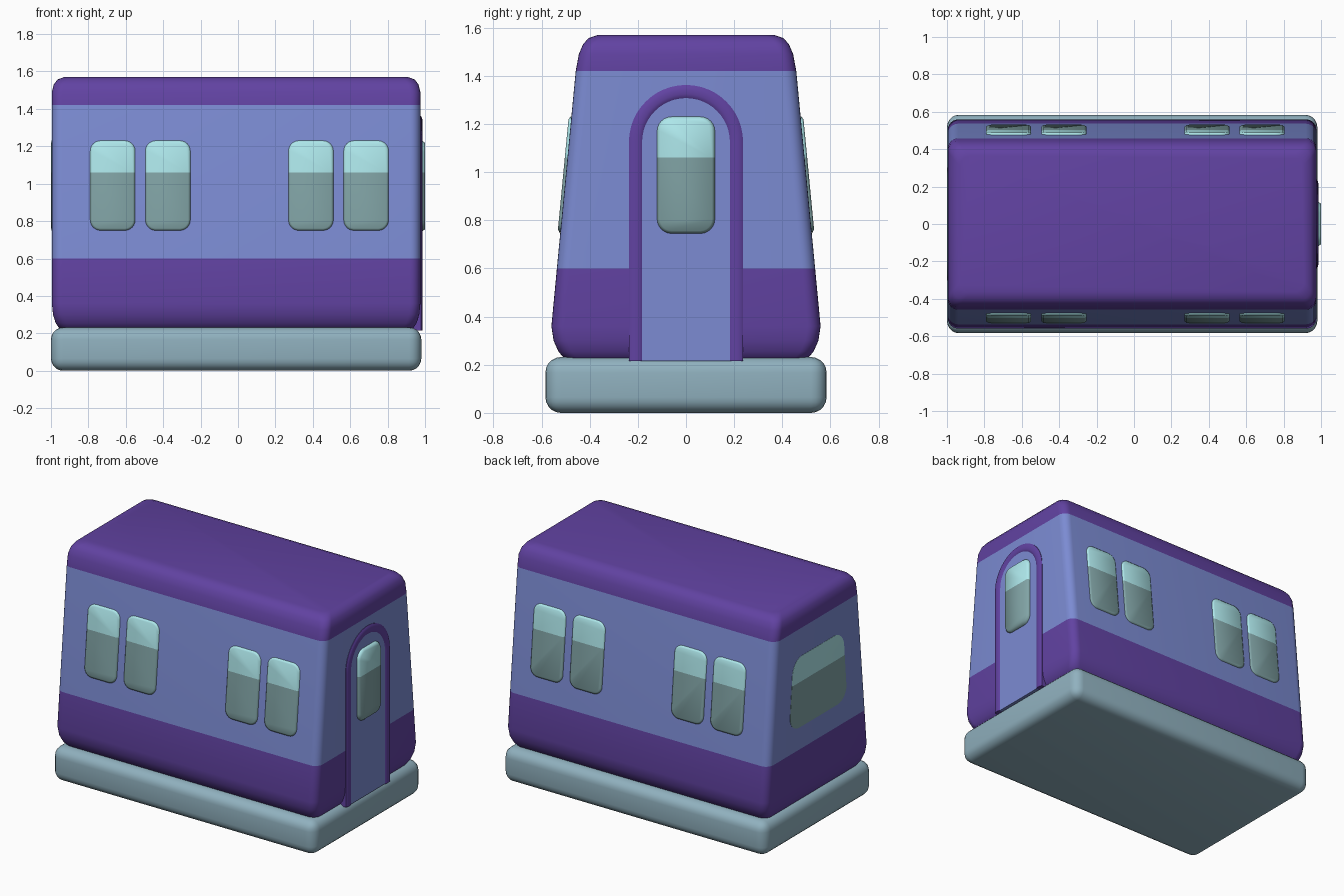
import bpy, bmesh
from math import pi, sin, cos, radians

if "Cube" in bpy.data.objects:
    bpy.data.objects.remove(bpy.data.objects["Cube"])


def material(name, rgb):
    m = bpy.data.materials.new(name)
    m.diffuse_color = (*rgb, 1)
    m.use_nodes = True
    m.node_tree.nodes["Principled BSDF"].inputs["Base Color"].default_value = m.diffuse_color
    return m


PURPLE = material("purple", (0.12, 0.055, 0.36))
BLUE = material("blue", (0.20, 0.26, 0.65))
STONE = material("base_grey_blue", (0.28, 0.44, 0.52))
GLASS_LIGHT = material("glass_light", (0.42, 0.80, 0.83))
GLASS_DARK = material("glass_dark", (0.22, 0.37, 0.38))
CX = -0.01          # body centre along x
END = 0.985         # body half length


def finish(bm, name, mats, angle=40):
    bmesh.ops.recalc_face_normals(bm, faces=bm.faces[:])
    me = bpy.data.meshes.new(name)
    for f in bm.faces:
        f.smooth = True
    bm.to_mesh(me)
    bm.free()
    for m in mats:
        me.materials.append(m)
    me.set_sharp_from_angle(angle=radians(angle))
    ob = bpy.data.objects.new(name, me)
    bpy.context.collection.objects.link(ob)
    return ob


def rounded_rect(a, b, r, n=6):
    """Outline of a rounded rectangle with half sizes a, b."""
    pts = []
    for k, (sx, sy) in enumerate([(1, 1), (-1, 1), (-1, -1), (1, -1)]):
        for i in range(n + 1):
            t = (k + i / n) * pi / 2
            pts.append((sx * (a - r) + r * cos(t), sy * (b - r) + r * sin(t)))
    return pts


def loft(bm, rings, closed=False, caps=True):
    """Skin a list of equal length closed rings; closed joins last to first."""
    vs = [[bm.verts.new(p) for p in ring] for ring in rings]
    n = len(vs[0])
    faces = []
    for a, b in list(zip(vs, vs[1:])) + ([(vs[-1], vs[0])] if closed else []):
        faces.append([bm.faces.new((a[i], a[(i + 1) % n], b[(i + 1) % n], b[i]))
                      for i in range(n)])
    if caps:
        bm.faces.new(vs[0])
        bm.faces.new(vs[-1])
    return faces


def wall_y(z):
    """Half width of the sloping side walls."""
    return 0.458 + (1.42 - z) * 0.0955


# Base slab
bm = bmesh.new()
bmesh.ops.create_cube(bm, size=1)
bmesh.ops.scale(bm, verts=bm.verts, vec=(1.98, 1.168, 0.232))
bmesh.ops.translate(bm, verts=bm.verts, vec=(CX, 0, 0.116))
bmesh.ops.bevel(bm, geom=bm.edges[:], offset=0.065, segments=5, profile=0.5,
                affect='EDGES')
finish(bm, "base_slab", [STONE])

# Tapered body with a purple skirt, blue wall band and purple roof
profile = [(0.21, 0.465, 0.065), (0.225, 0.505, 0.04), (0.255, 0.53, 0.02),
           (0.30, 0.55, 0.006), (0.36, 0.559, 0), (0.60, wall_y(0.60), 0),
           (1.42, wall_y(1.42), 0), (1.49, 0.445, 0), (1.53, 0.428, 0.01),
           (1.557, 0.405, 0.03), (1.57, 0.365, 0.065)]
bm = bmesh.new()
bands = loft(bm, [[(CX + x, y, z) for x, y in rounded_rect(END - dx, hy, 0.055)]
                  for z, hy, dx in profile])
for f in bands[5]:
    f.material_index = 1
finish(bm, "body", [PURPLE, BLUE])


# Two-tone windows: a shallow pillow placed on a wall
def window(name, place, half_w, z0, z1, r, proud, taper=0.0, angle=180):
    zc, hz = (z0 + z1) / 2, (z1 - z0) / 2
    rings = []
    for inset, d in [(0, -0.02), (0, proud * 0.4), (0.012, proud)]:
        rings.append([place(u * (1 - taper * v / hz), zc + v, d)
                      for u, v in rounded_rect(half_w - inset, hz - inset, r - inset)])
    bm = bmesh.new()
    loft(bm, rings)
    bmesh.ops.bisect_plane(bm, geom=bm.verts[:] + bm.edges[:] + bm.faces[:],
                           plane_co=(0, 0, 1.06), plane_no=(0, 0, 1))
    for f in bm.faces:
        f.material_index = int(f.calc_center_median().z < 1.06)
    finish(bm, name, [GLASS_LIGHT, GLASS_DARK], angle)


for side, sign in (("front", -1), ("back", 1)):
    for i, x in enumerate((-0.67, -0.375, 0.39, 0.685)):
        window(f"{side}_window_{i + 1}",
               lambda u, z, d, x=x, s=sign: (x + u, s * (wall_y(z) + d), z),
               0.12, 0.75, 1.23, 0.055, 0.011)

window("end_window", lambda u, z, d: (CX - END - d, u, z),
       0.29, 0.75, 1.23, 0.1, 0.004, taper=0.07, angle=40)
window("door_window", lambda u, z, d: (CX + END + d, u, z),
       0.12, 0.745, 1.23, 0.06, 0.025)


# Arched door and its frame
def arch(r, x, n=24, z0=0.215, spring=1.125):
    pts = [(x, r, z0), (x, r, 0.6)]
    pts += [(x, r * cos(pi * i / n), spring + r * sin(pi * i / n))
            for i in range(n + 1)]
    return pts + [(x, -r, 0.6), (x, -r, z0)]


FACE = CX + END
bm = bmesh.new()
loft(bm, [arch(0.19, FACE - 0.08), arch(0.19, FACE + 0.004)])
finish(bm, "door", [BLUE])

section = [(0.237, -0.08), (0.237, 0.003), (0.229, 0.008), (0.216, 0.011),
           (0.199, 0.011), (0.188, 0.008), (0.181, 0.003), (0.181, -0.08)]
arches = [arch(r, FACE + d) for r, d in section]
bm = bmesh.new()
loft(bm, [list(ring) for ring in zip(*arches)])
finish(bm, "door_frame", [PURPLE])
